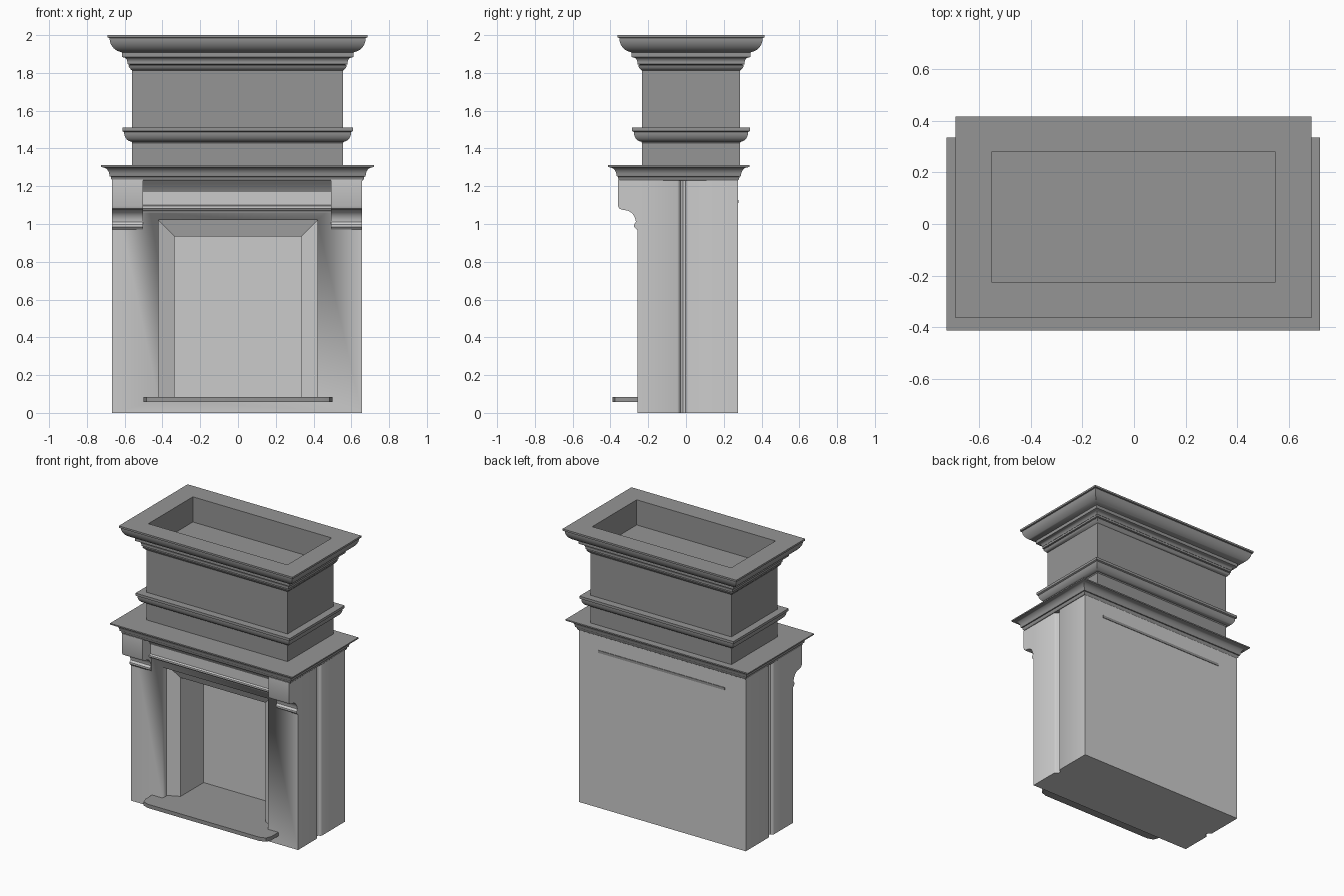
import bpy, bmesh, math

if "Cube" in bpy.data.objects:
    bpy.data.objects.remove(bpy.data.objects["Cube"])

dark = bpy.data.materials.new("dark_stone")
dark.diffuse_color = (0.3, 0.3, 0.3, 1)
dark.use_nodes = True
dark.node_tree.nodes["Principled BSDF"].inputs["Base Color"].default_value = dark.diffuse_color


def finish(bm, name, mat=None, angle=35):
    bmesh.ops.recalc_face_normals(bm, faces=bm.faces)
    me = bpy.data.meshes.new(name)
    bm.to_mesh(me)
    bm.free()
    ob = bpy.data.objects.new(name, me)
    bpy.context.collection.objects.link(ob)
    if mat:
        me.materials.append(mat)
    bpy.ops.object.select_all(action='DESELECT')
    ob.select_set(True)
    bpy.context.view_layer.objects.active = ob
    bpy.ops.object.shade_smooth_by_angle(angle=math.radians(angle))
    return ob


def loft(name, loops, mat=None, cap_start=True, cap_end=True):
    """Skin a list of closed point loops, optionally capping the ends."""
    bm = bmesh.new()
    rings = [[bm.verts.new(p) for p in loop] for loop in loops]
    n = len(rings[0])
    for a, b in zip(rings, rings[1:]):
        for i in range(n):
            j = (i + 1) % n
            bm.faces.new((a[i], a[j], b[j], b[i]))
    if cap_start:
        bm.faces.new(rings[0])
    if cap_end:
        bm.faces.new(rings[-1])
    return finish(bm, name, mat)


def prism_z(name, pts, z0, z1, mat=None):
    return loft(name, [[(x, y, z) for x, y in pts] for z in (z0, z1)], mat)


def prism_x(name, pts, x0, x1, mat=None):
    return loft(name, [[(x, y, z) for y, z in pts] for x in (x0, x1)], mat)


def moulding(name, rect, profile, mat=None, **kw):
    """Run an (offset, height) profile around a rectangle."""
    x0, x1, y0, y1 = rect
    return loft(name, [[(x0 - o, y0 - o, z), (x1 + o, y0 - o, z),
                        (x1 + o, y1 + o, z), (x0 - o, y1 + o, z)]
                       for o, z in profile], mat, **kw)


def arc(cx, cz, rx, rz, a0, a1, n=8):
    return [(cx + rx * math.cos(math.radians(a0 + (a1 - a0) * i / n)),
             cz + rz * math.sin(math.radians(a0 + (a1 - a0) * i / n)))
            for i in range(n + 1)]


HOOD = (-0.56, 0.556, -0.233, 0.286)

# main body: plan with a shallow vertical groove in each side
groove = [(0, -0.045), (-0.006, -0.036), (-0.018, -0.03), (-0.025, -0.016),
          (-0.018, -0.002), (-0.006, 0.004), (0, 0.013)]
right = [(0.656, -0.258)] + [(0.656 + d, y) for d, y in groove] + [(0.656, 0.275)]
left = [(-x - 0.01, y) for x, y in reversed(right)]
body = prism_z("fireplace_body", right + left, 0, 1.235)

# firebox: stepped, splayed opening cut from the front
cut_steps = [(-0.4, 0.42, 1.02), (-0.21, 0.42, 1.02),
             (-0.17, 0.335, 0.935), (0.09, 0.335, 0.935)]
cutter = loft("firebox_cutter", [[(-w, y, 0.07), (w, y, 0.07), (w, y, h), (-w, y, h)]
                                 for y, w, h in cut_steps])
cutter.hide_render = True
mod = body.modifiers.new("firebox", 'BOOLEAN')
mod.operation, mod.object, mod.solver = 'DIFFERENCE', cutter, 'EXACT'
bpy.context.view_layer.objects.active = body
bpy.ops.object.modifier_apply(modifier=mod.name)
bpy.data.objects.remove(cutter)

# hearth slab with clipped corners, running into the firebox
half = [(0.44, -0.39), (0.485, -0.375), (0.50, -0.335), (0.50, -0.25),
        (0.415, -0.25), (0.415, 0.1)]
prism_z("hearth_slab", half + [(-x, y) for x, y in reversed(half)], 0.058, 0.085, dark)

# corbels carrying the shelf
corbel = ([(-0.2, 1.235), (-0.36, 1.235), (-0.36, 1.095), (-0.354, 1.082), (-0.335, 1.075)]
          + arc(-0.325, 1.005, 0.06, 0.068, 85, 5)
          + [(-0.275, 0.997), (-0.275, 0.985), (-0.262, 0.972), (-0.2, 0.972)])
prism_x("corbel_left", corbel, -0.666, -0.503)
prism_x("corbel_right", corbel, 0.493, 0.656)

# lintel with a small lower moulding, and the frieze above it
lintel = [(-0.2, 1.06), (-0.262, 1.06), (-0.266, 1.068), (-0.274, 1.072), (-0.278, 1.08),
          (-0.286, 1.083), (-0.286, 1.095), (-0.272, 1.1), (-0.272, 1.172), (-0.2, 1.172)]
prism_x("lintel", lintel, -0.504, 0.494)
frieze = [(-0.2, 1.17), (-0.275, 1.17), (-0.283, 1.195), (-0.298, 1.215), (-0.31, 1.235), (-0.2, 1.235)]
prism_x("frieze", frieze, -0.504, 0.494, dark)
# thin strip of the lintel showing through the back
prism_x("back_strip", [(0.2, 1.11), (0.279, 1.11), (0.279, 1.128), (0.2, 1.128)], -0.5, 0.5, dark)

# mantel shelf
shelf = ([(0, 1.23), (0.006, 1.238), (0.008, 1.25), (0.014, 1.252)]
         + arc(0.052, 1.256, 0.036, 0.044, 180, 90) + [(0.06, 1.303), (0.06, 1.312)])
moulding("mantel_shelf", (-0.665, 0.66, -0.352, 0.275), shelf, dark)

# hood box and the band around it
moulding("hood", HOOD, [(0, 1.3), (0, 1.82)], dark)
band = ([(-0.01, 1.43), (0, 1.43), (0.005, 1.437)]
        + arc(0.005, 1.487, 0.038, 0.05, -90, 0) + [(0.052, 1.492), (0.052, 1.51), (-0.01, 1.51)])
moulding("hood_band", HOOD, band, dark)

# crown: open ring of stacked mouldings above the hood
crown = ([(-0.008, 1.81), (0.004, 1.815), (0.016, 1.828), (0.02, 1.838), (0.014, 1.843),
          (0.024, 1.846), (0.024, 1.86)]
         + arc(0.05, 1.86, 0.024, 0.023, 180, 90, 4) + [(0.055, 1.885), (0.055, 1.908)]
         + arc(0.05, 1.985, 0.07, 0.075, -80, 0, 10)
         + [(0.13, 1.987), (0.13, 2.0), (-0.008, 2.0), (-0.008, 1.81)])
moulding("crown", HOOD, crown, dark, cap_start=False, cap_end=False)
